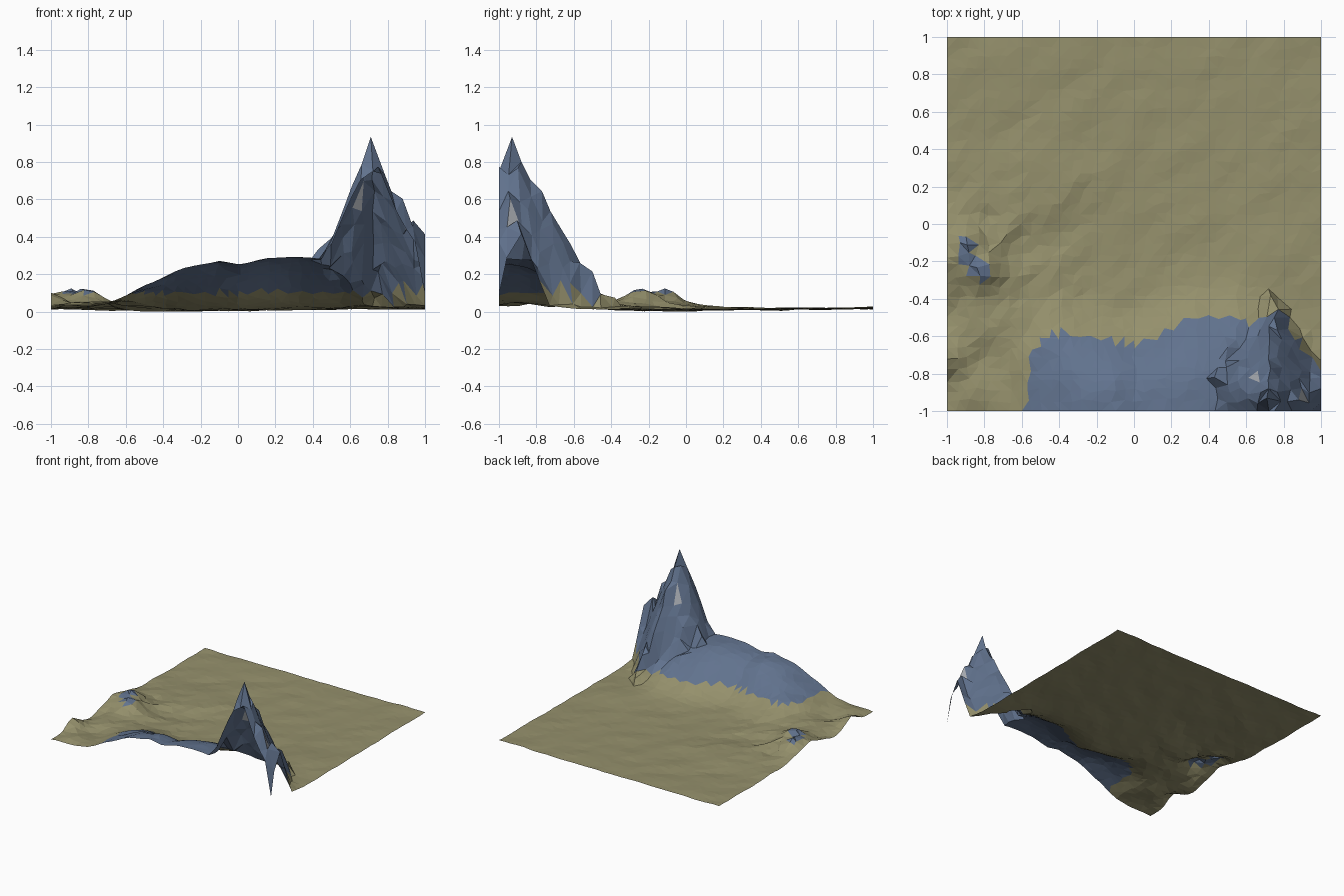
import bpy, bmesh, math, random
from mathutils import Vector, noise

if "Cube" in bpy.data.objects:
    bpy.data.objects.remove(bpy.data.objects["Cube"])

random.seed(4)

# Mountain ridge lines: polylines (x, y, height)
PEAK = (0.71, -0.93, 0.94)
RIDGES = [
    [PEAK, (0.75, -1.0, 0.78)],
    [PEAK, (0.72, -0.88, 0.79), (0.73, -0.77, 0.65), (0.75, -0.50, 0.22), (0.73, -0.38, 0.08)],
    [PEAK, (0.82, -0.95, 0.65), (0.88, -0.94, 0.61), (1.0, -0.88, 0.42)],
    [(0.73, -0.77, 0.60), (0.86, -0.62, 0.16)],
    [PEAK, (0.61, -0.91, 0.67), (0.50, -0.86, 0.40), (0.43, -0.82, 0.34), (0.37, -0.79, 0.27)],
    [(0.61, -0.91, 0.64), (0.56, -0.76, 0.40), (0.50, -0.66, 0.23)],
]
# Front hill: x, height at the front edge, depth of the hill
HILL = [(-1, .02, .4), (-.8, .02, .4), (-.65, .055, .55), (-.5, .13, .54), (-.3, .22, .42),
        (-.1, .265, .37), (0, .245, .355), (.15, .275, .42), (.3, .29, .48), (.4, .28, .48),
        (.55, .25, .5), (.7, .2, .45), (.85, .05, .4), (1, .03, .3)]
# Low mounds on the left: x, y, height, radius
MOUNDS = [(-1, -.15, .045, .33), (-.9, -.08, .07, .09), (-.79, -.25, .08, .10),
          (-1, -.2, .04, .1), (-1, -.73, .075, .10), (-.8, -.5, .03, .15),
          (-.85, -.9, .025, .12), (-.45, .25, .018, .2), (.7, -.2, .015, .2)]


def hill_profile(x):
    for a, b in zip(HILL, HILL[1:]):
        if x <= b[0]:
            t = max(0, (x - a[0]) / (b[0] - a[0]))
            return a[1] + (b[1] - a[1]) * t, a[2] + (b[2] - a[2]) * t
    return HILL[-1][1:]


def ridge_height(x, y):
    best = 0
    p = Vector((x, y))
    for line in RIDGES:
        for a, b in zip(line, line[1:]):
            a2, b2 = Vector(a[:2]), Vector(b[:2])
            d = b2 - a2
            t = min(1, max(0, (p - a2).dot(d) / d.length_squared))
            h = a[2] + (b[2] - a[2]) * t
            best = max(best, h - 2.6 * (p - a2 - d * t).length)
    return best


def height(x, y):
    edge, depth = hill_profile(x)
    z = 0.012 + 0.010 * max(0, y) + 0.008 * max(0, x)
    z += edge * math.exp(-((y + 1) / depth) ** 3)
    for mx, my, h, r in MOUNDS:
        z += h * math.exp(-((x - mx) ** 2 + (y - my) ** 2) / (r * r))
    # diagonal ripples, strongest toward the left
    left = math.exp(-((x + .8) ** 2 + (y + .25) ** 2) / .25)
    z += (0.007 + 0.02 * left) * noise.noise(Vector(((x + y) * 2.5, (y - x) * 5, 3.1)))
    z += (0.004 + 0.02 * left) * noise.noise(Vector(((x + y) * 4, (y - x) * 9, 7.7)))
    return max(z, ridge_height(x, y))


def material(name, color):
    m = bpy.data.materials.new(name)
    m.diffuse_color = (*color, 1)
    m.use_nodes = True
    m.node_tree.nodes["Principled BSDF"].inputs["Base Color"].default_value = m.diffuse_color
    return m


# Terrain sheet: jittered triangulated grid
bm = bmesh.new()
bmesh.ops.create_grid(bm, x_segments=36, y_segments=36, size=1)
for v in bm.verts:
    if abs(v.co.x) < 0.99:
        v.co.x += random.uniform(-.014, .014)
    if abs(v.co.y) < 0.99:
        v.co.y += random.uniform(-.014, .014)

# Snap nearest vertices onto the ridge points
for line in RIDGES:
    for x, y, h in line:
        def fits(v):
            return (abs(v.co.x) > .99) == (abs(x) > .99) and (abs(v.co.y) > .99) == (abs(y) > .99)
        near = min((v for v in bm.verts if fits(v)),
                   key=lambda v: (v.co.x - x) ** 2 + (v.co.y - y) ** 2)
        near.co.x, near.co.y = x, y

for v in bm.verts:
    v.co.z = height(v.co.x, v.co.y)
low = min(v.co.z for v in bm.verts)
for v in bm.verts:
    v.co.z -= low
    # vertical drop at the outer mountain corner
    if v.co.x > .99 and v.co.y < -.99:
        v.co.z = 0.09
bmesh.ops.triangulate(bm, faces=bm.faces[:], quad_method='SHORT_EDGE')

# Colour by altitude: grass, rock, a few snowy faces
for f in bm.faces:
    z = f.calc_center_median().z
    f.material_index = 0 if z < 0.1 else 1
    if 0.45 < z < 0.8 and random.random() < 0.06:
        f.material_index = 2

mesh = bpy.data.meshes.new("terrain")
bm.to_mesh(mesh)
bm.free()
mesh.materials.append(material("grass", (0.30, 0.28, 0.15)))
mesh.materials.append(material("rock", (0.12, 0.17, 0.27)))
mesh.materials.append(material("snow", (0.40, 0.42, 0.45)))
bpy.context.collection.objects.link(bpy.data.objects.new("terrain", mesh))
